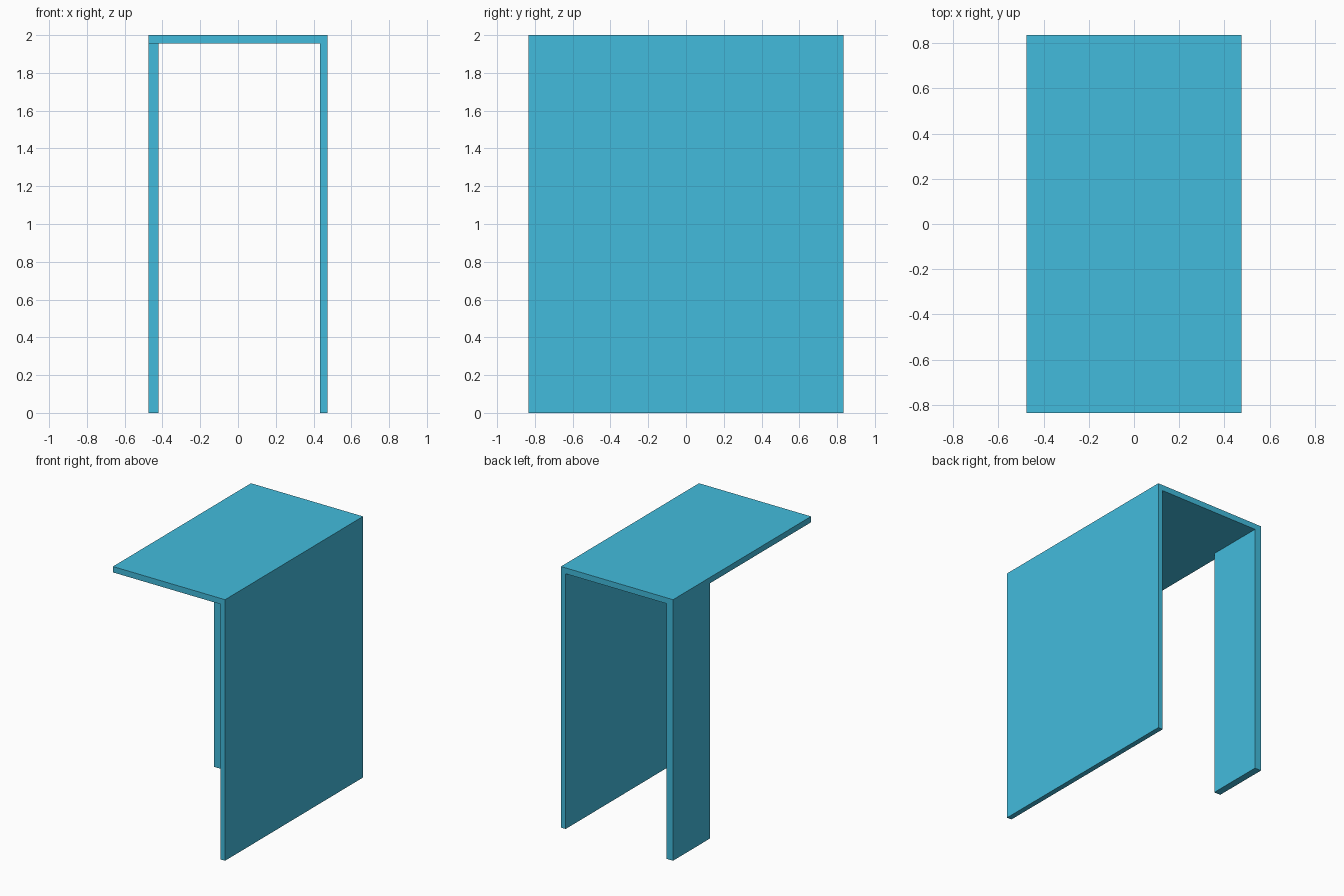
import bpy

if "Cube" in bpy.data.objects:
    bpy.data.objects.remove(bpy.data.objects["Cube"])

# One flat colour for the whole shelter-like shell
teal = bpy.data.materials.new("bright_teal_blue")
teal.diffuse_color = (0.055, 0.50, 0.72, 1.0)
teal.use_nodes = True
teal.node_tree.nodes["Principled BSDF"].inputs["Base Color"].default_value = teal.diffuse_color

W, D, H = 0.475, 0.835, 2.0      # half width, half depth, height
UNDER = 1.955                    # underside of the top slab
LEG_FRONT = 0.385                # front edge of the narrow leg


def slab(name, x, y, z):
    """Box between the given (min, max) ranges."""
    bpy.ops.mesh.primitive_cube_add(size=1)
    ob = bpy.context.object
    ob.name = name
    for v in ob.data.vertices:
        for i, (lo, hi) in enumerate((x, y, z)):
            v.co[i] = hi if v.co[i] > 0 else lo
    ob.data.materials.append(teal)
    return ob


# Flat top, full width and depth
slab("top_panel", (-W, W), (-D, D), (UNDER, H))
# Full-depth wall on the right
slab("right_wall", (0.435, W), (-D, D), (0, UNDER))
# Narrow leg at the back left corner
slab("back_left_leg", (-W, -0.42), (LEG_FRONT, D), (0, UNDER))
